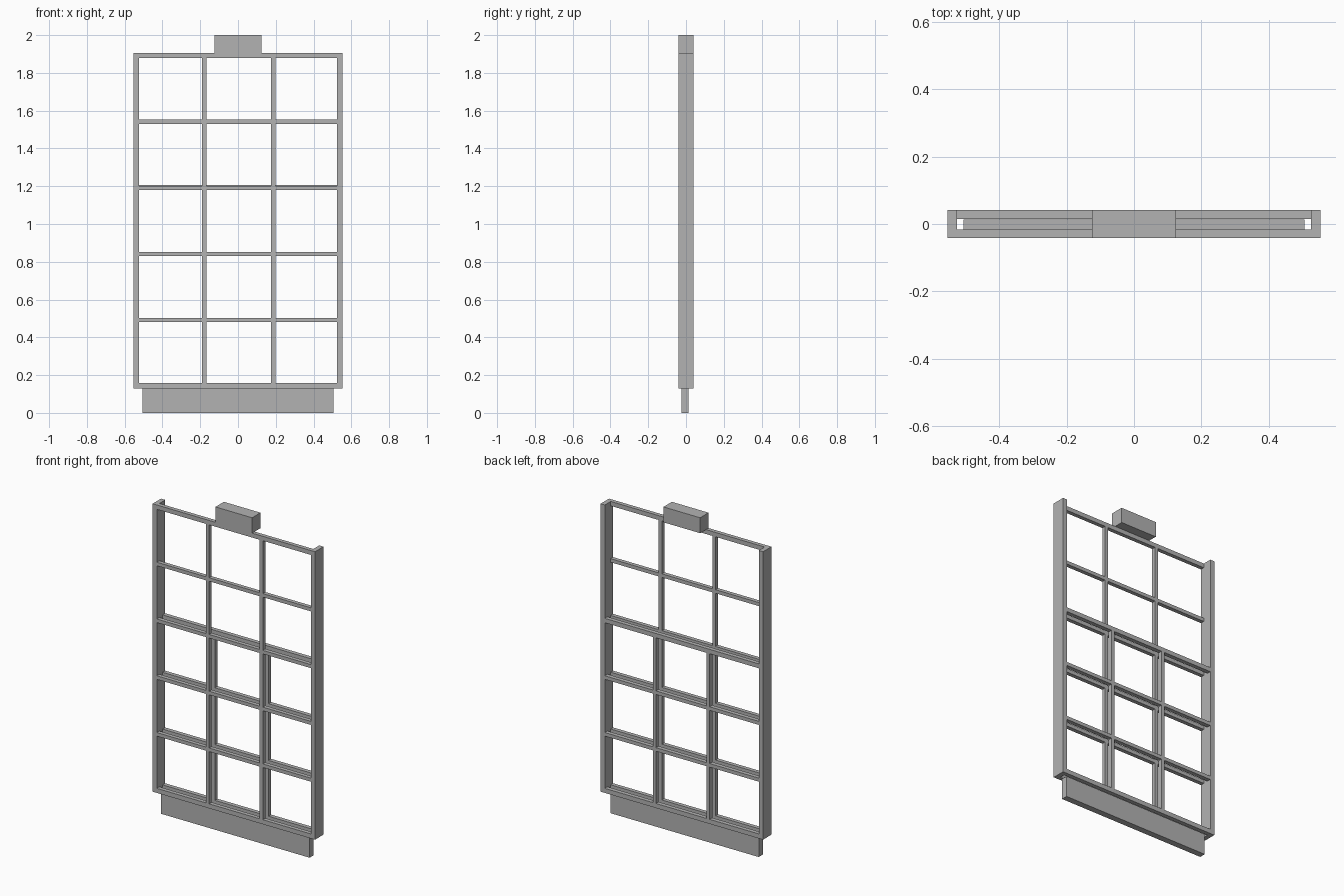
import bpy

if "Cube" in bpy.data.objects:
    bpy.data.objects.remove(bpy.data.objects["Cube"])

grey = bpy.data.materials.new("plain_grey")
grey.use_nodes = True
grey.diffuse_color = (0.45, 0.45, 0.45, 1)
grey.node_tree.nodes["Principled BSDF"].inputs["Base Color"].default_value = (0.45, 0.45, 0.45, 1)


def box(name, x, y, z):
    """Flat-shaded box between the given (low, high) ranges."""
    bpy.ops.mesh.primitive_cube_add(size=1)
    ob = bpy.context.object
    ob.name = name
    ob.location = [(a + b) / 2 for a, b in (x, y, z)]
    ob.scale = [b - a for a, b in (x, y, z)]
    bpy.ops.object.transform_apply(location=True, rotation=False, scale=True)
    ob.data.materials.append(grey)
    return ob


INNER, OUTER, DEPTH = 0.525, 0.554, 0.041
BOTTOM, TOP = 0.13, 1.905
BAR = 0.022
ROW = 0.35
FIRST_BAR = 0.491


def grid(name, y, top, rows):
    """One layer of glazing bars: two outer rails, cross bars and uprights."""
    box(name + "_bottom_rail", (-INNER, INNER), y, (BOTTOM, BOTTOM + 0.028))
    box(name + "_top_rail", (-INNER, INNER), y, (top - 0.027, top))
    for i in range(rows - 1):
        z = FIRST_BAR + ROW * i
        box(name + "_cross_bar", (-INNER, INNER), y, (z - BAR / 2, z + BAR / 2))
    for x in (-0.179, 0.187):
        box(name + "_upright", (x - BAR / 2, x + BAR / 2), y,
            (BOTTOM + 0.028, top - 0.027))


# Side jambs
for side, s in (("left", 1), ("right", -1)):
    box(side + "_jamb", sorted((s * INNER, s * OUTER)), (-DEPTH, DEPTH), (BOTTOM, TOP))

# Full-height front layer and shorter back layer
grid("front_sash", (-DEPTH, -0.016), TOP, 5)
grid("back_sash", (0.015, DEPTH), 1.206, 3)

# Block on top and board below
box("top_block", (-0.125, 0.125), (-DEPTH, DEPTH), (TOP, 2.0))
box("bottom_board", (-0.506, 0.506), (-0.025, 0.014), (0, BOTTOM))
